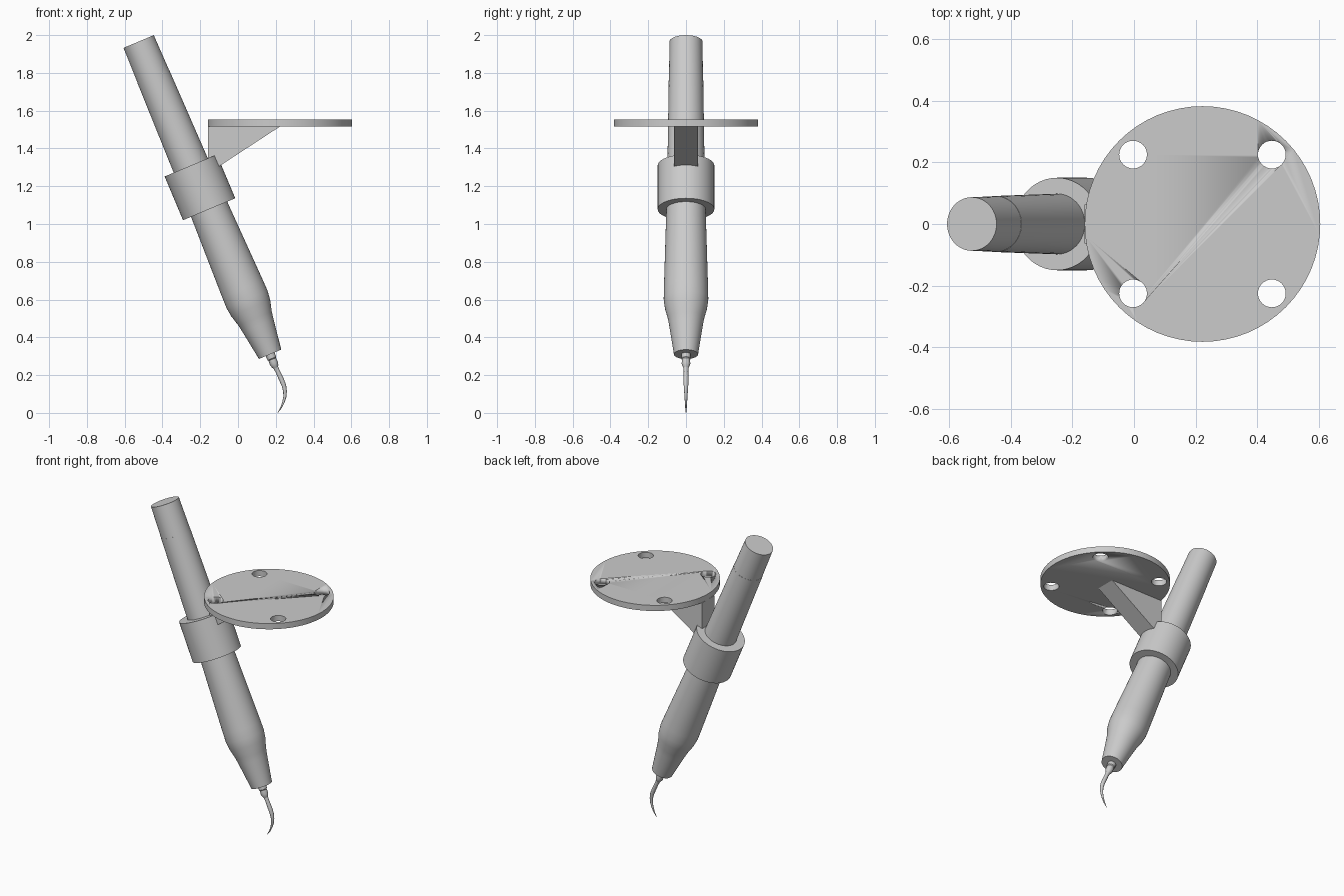
import bpy, bmesh, math
from mathutils import Matrix, Vector

cube = bpy.data.objects.get("Cube")
if cube:
    bpy.data.objects.remove(cube, do_unlink=True)

grey = bpy.data.materials.new("plain_grey")
grey.use_nodes = True
colour = (0.6, 0.6, 0.6, 1)
grey.diffuse_color = colour
grey.node_tree.nodes["Principled BSDF"].inputs["Base Color"].default_value = colour

# Tool axis: local -z runs from the handle top down to the nose
TILT = Matrix.Translation((-0.526, 0, 1.966)) @ Matrix.Rotation(math.radians(-22.8), 4, "Y")


def add_object(name, bm, matrix=Matrix(), smooth=True):
    bmesh.ops.recalc_face_normals(bm, faces=bm.faces)
    mesh = bpy.data.meshes.new(name)
    bm.to_mesh(mesh)
    bm.free()
    obj = bpy.data.objects.new(name, mesh)
    bpy.context.collection.objects.link(obj)
    obj.data.materials.append(grey)
    obj.matrix_world = matrix
    if smooth:
        bpy.ops.object.select_all(action="DESELECT")
        obj.select_set(True)
        bpy.context.view_layer.objects.active = obj
        bpy.ops.object.shade_smooth_by_angle(angle=math.radians(30))
    return obj


def loft(name, centres, radii, normals, matrix=Matrix(), sides=40):
    """Skin circles placed along a path in the xz plane."""
    bm = bmesh.new()
    rings = []
    for c, r, n in zip(centres, radii, normals):
        across = Vector((n.z, 0, -n.x))
        ring = []
        for i in range(sides):
            a = math.tau * i / sides
            ring.append(bm.verts.new(c + r * (math.cos(a) * across + math.sin(a) * Vector((0, 1, 0)))))
        rings.append(ring)
    for low, high in zip(rings, rings[1:]):
        for i in range(sides):
            j = (i + 1) % sides
            bm.faces.new((low[i], low[j], high[j], high[i]))
    bm.faces.new(rings[0])
    bm.faces.new(rings[-1])
    return add_object(name, bm, matrix)


def turned(name, profile, sides=48):
    """Solid of revolution on the tool axis from (distance, radius) pairs."""
    down = Vector((0, 0, -1))
    return loft(name, [down * s for s, r in profile], [r for s, r in profile],
                [down] * len(profile), TILT, sides)


# Handle, collar and needle hub
turned("handle_cap", [(0, 0.087), (0.2, 0.09)])
turned("handle_body", [(0.2, 0.091), (0.7, 0.098), (1.0, 0.105), (1.42, 0.117), (1.48, 0.118),
                       (1.53, 0.112), (1.59, 0.096), (1.63, 0.089), (1.796, 0.064)])
turned("collar", [(0.712, 0.15), (0.963, 0.15)])
turned("needle_hub", [(1.79, 0.025), (1.82, 0.025), (1.825, 0.021), (1.85, 0.023),
                      (1.865, 0.018), (1.875, 0.013)], 20)

# Curved needle, tapering to a point
path = [Vector((x, 0, z)) for x, z in [(0.19, 0.26), (0.21, 0.22), (0.23, 0.177), (0.243, 0.145),
        (0.249, 0.115), (0.248, 0.085), (0.24, 0.055), (0.228, 0.027), (0.21, 0.0)]]
tangents = [(path[min(i + 1, len(path) - 1)] - path[max(i - 1, 0)]).normalized()
            for i in range(len(path))]
loft("needle", path, [0.015, 0.012, 0.013, 0.012, 0.01, 0.008, 0.006, 0.004, 0.001], tangents, sides=16)


def disc(name, radius, depth, centre, sides):
    bm = bmesh.new()
    bmesh.ops.create_cone(bm, cap_ends=True, segments=sides, radius1=radius, radius2=radius, depth=depth)
    return add_object(name, bm, Matrix.Translation(centre))


# Mounting plate with four bolt holes
plate = disc("mounting_plate", 0.382, 0.037, (0.222, 0, 1.5335), 64)
for sx in (-1, 1):
    for sy in (-1, 1):
        cutter = disc("bolt_hole_cutter", 0.045, 0.2, (0.222 + 0.225 * sx, 0.225 * sy, 1.5335), 32)
        cutter.hide_render = True
        cutter.hide_viewport = True
        cutter.display_type = "WIRE"
        hole = plate.modifiers.new("bolt_hole", "BOOLEAN")
        hole.operation = "DIFFERENCE"
        hole.solver = "EXACT"
        hole.object = cutter

# Wedge bracket joining the plate to the collar
bm = bmesh.new()
outline = [(-0.16, 1.516), (0.222, 1.516), (-0.093, 1.31), (-0.14, 1.28), (-0.16, 1.28)]
face = bm.faces.new([bm.verts.new((x, -0.063, z)) for x, z in outline])
extruded = bmesh.ops.extrude_face_region(bm, geom=[face])["geom"]
bmesh.ops.translate(bm, vec=(0, 0.126, 0), verts=[v for v in extruded if isinstance(v, bmesh.types.BMVert)])
add_object("wedge_bracket", bm, smooth=False)
